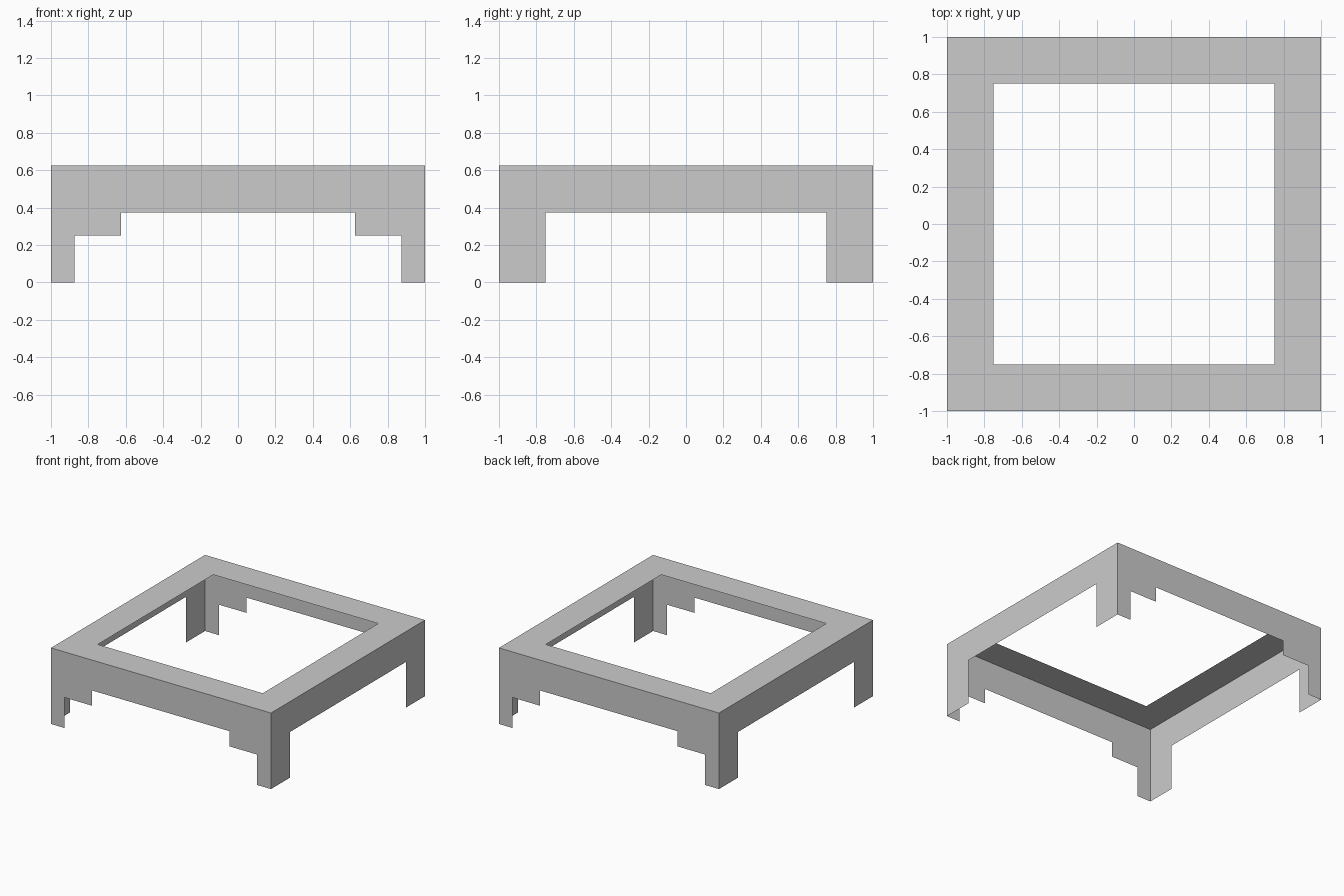
import bpy
from math import pi
from mathutils import Matrix

if "Cube" in bpy.data.objects:
    bpy.data.objects.remove(bpy.data.objects["Cube"])

HEIGHT = 0.625


def sheet(name, verts, faces):
    mesh = bpy.data.meshes.new(name)
    mesh.from_pydata(verts, [], faces)
    mesh.update()
    obj = bpy.data.objects.new(name, mesh)
    bpy.context.collection.objects.link(obj)
    return obj


def apron(name, half_profile, angle):
    """Thin upright panel on the -y side, mirrored in x, turned about z."""
    pts = half_profile + [(-x, z) for x, z in reversed(half_profile)]
    rot = Matrix.Rotation(angle, 4, 'Z')
    verts = [rot @ Matrix.Translation((x, -1, z)).to_translation() for x, z in pts]
    return sheet(name, verts, [range(len(pts))])


# Left half outlines, from the inner underside round to the top corner
stepped = [(-1, HEIGHT), (-1, 0), (-0.875, 0), (-0.875, 0.25),
           (-0.625, 0.25), (-0.625, 0.375)]
plain = [(-1, HEIGHT), (-1, 0), (-0.75, 0), (-0.75, 0.375)]

# Four side panels with their corner legs
apron("front_panel", stepped, 0)
apron("right_panel", plain, pi / 2)
apron("back_panel", stepped, pi)
apron("left_panel", plain, -pi / 2)

# Flat top frame around the square opening
corners = [(-1, -1), (1, -1), (1, 1), (-1, 1)]
verts = [(x * s, y * s, HEIGHT) for s in (1, 0.75) for x, y in corners]
faces = [(i, (i + 1) % 4, (i + 1) % 4 + 4, i + 4) for i in range(4)]
sheet("top_frame", verts, faces)
